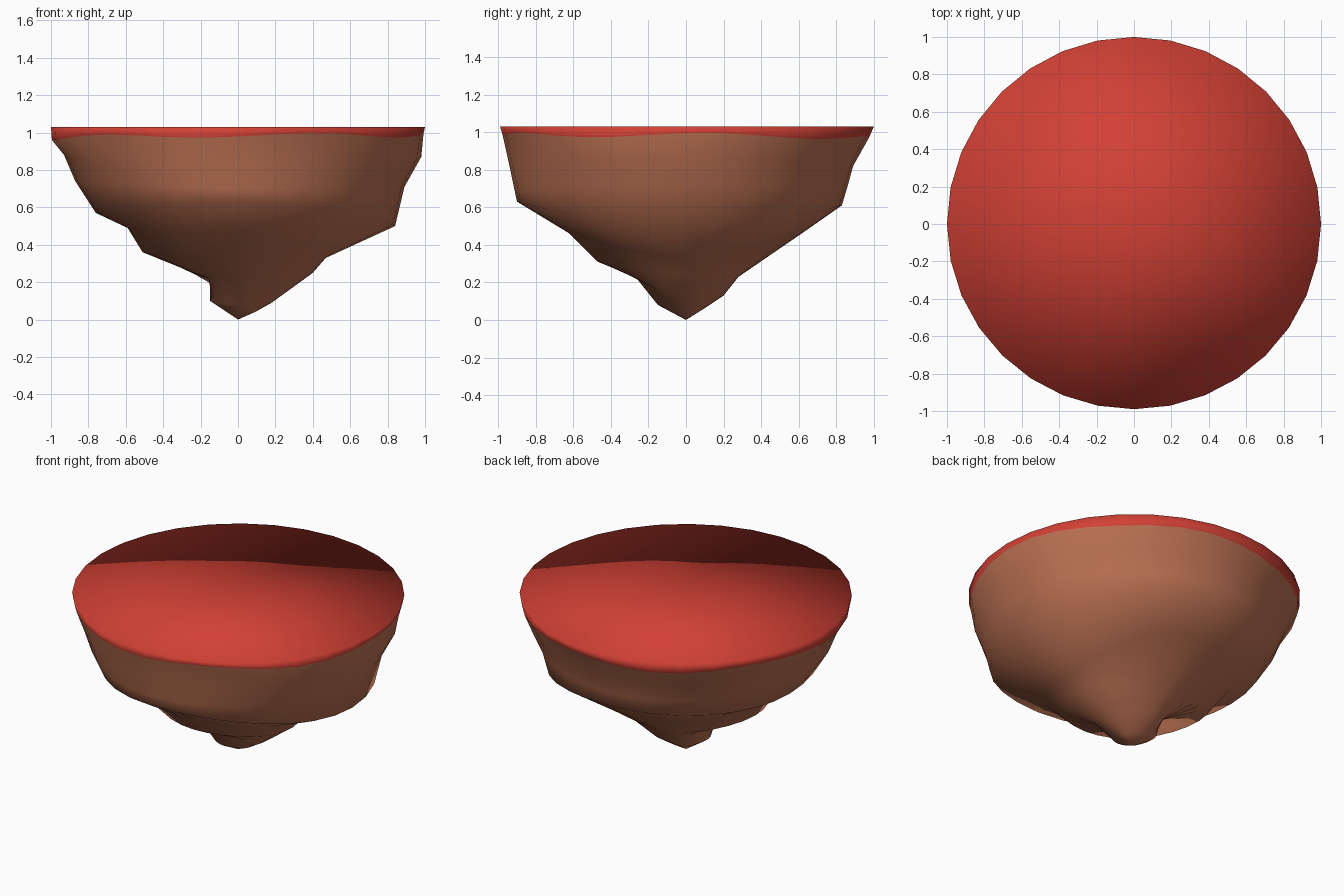
import bpy, bmesh
from math import sin, cos, pi

if "Cube" in bpy.data.objects:
    bpy.data.objects.remove(bpy.data.objects["Cube"])

SEG = 32

# (radius, height) profiles from rim to tip, facing +x, +y, -x, -y
PROFILES = [
    [(1, 1.03), (.992, .985), (.98, .87), (.89, .71), (.84, .50), (.47, .33), (.40, .25), (.18, .09), (.09, .04)],
    [(1, 1.03), (.975, .965), (.89, .82), (.86, .71), (.83, .61), (.63, .47), (.28, .23), (.20, .13), (.08, .05)],
    [(1, 1.03), (.995, .97), (.93, .88), (.87, .74), (.76, .57), (.59, .49), (.51, .36), (.15, .215), (.15, .10)],
    [(.99, 1.03), (.975, .985), (.94, .82), (.915, .70), (.90, .63), (.62, .46), (.47, .31), (.27, .23), (.15, .08)],
]


def material(name, color):
    m = bpy.data.materials.new(name)
    m.diffuse_color = (*color, 1)
    m.use_nodes = True
    m.node_tree.nodes["Principled BSDF"].inputs["Base Color"].default_value = m.diffuse_color
    return m


def blend(ring, i):
    """Radius and height of a ring at segment i, eased between two profiles."""
    q, t = divmod(i * 4 / SEG, 1)
    t = t * t * (3 - 2 * t)
    a, b = PROFILES[int(q) % 4][ring], PROFILES[(int(q) + 1) % 4][ring]
    return a[0] + (b[0] - a[0]) * t, a[1] + (b[1] - a[1]) * t


bm = bmesh.new()

# rings of the rocky body
rings = []
for k in range(len(PROFILES[0])):
    ring = []
    for i in range(SEG):
        ang = 2 * pi * i / SEG
        r, z = blend(k, i)
        if k == 1:                      # wavy lower edge of the red layer
            z += .012 * sin(5 * ang + 1)
        ring.append(bm.verts.new((r * cos(ang), r * sin(ang), z)))
    rings.append(ring)
top = bm.verts.new((0, 0, 1.03))
tip = bm.verts.new((0, 0, 0))

# sides, flat top and pointed tip (material 0 = red top layer, 1 = brown rock)
for i in range(SEG):
    j = (i + 1) % SEG
    bm.faces.new((top, rings[0][i], rings[0][j]))
    for k in range(len(rings) - 1):
        f = bm.faces.new((rings[k][i], rings[k + 1][i], rings[k + 1][j], rings[k][j]))
        f.material_index = min(k, 1)
    f = bm.faces.new((tip, rings[-1][j], rings[-1][i]))
    f.material_index = 1
bmesh.ops.recalc_face_normals(bm, faces=bm.faces[:])
for f in bm.faces:
    f.smooth = True

mesh = bpy.data.meshes.new("floating_ground")
bm.to_mesh(mesh)
bm.free()
mesh.materials.append(material("red_top", (.64, .052, .035)))
mesh.materials.append(material("brown_rock", (.50, .165, .085)))
bpy.context.collection.objects.link(bpy.data.objects.new("floating_ground", mesh))
